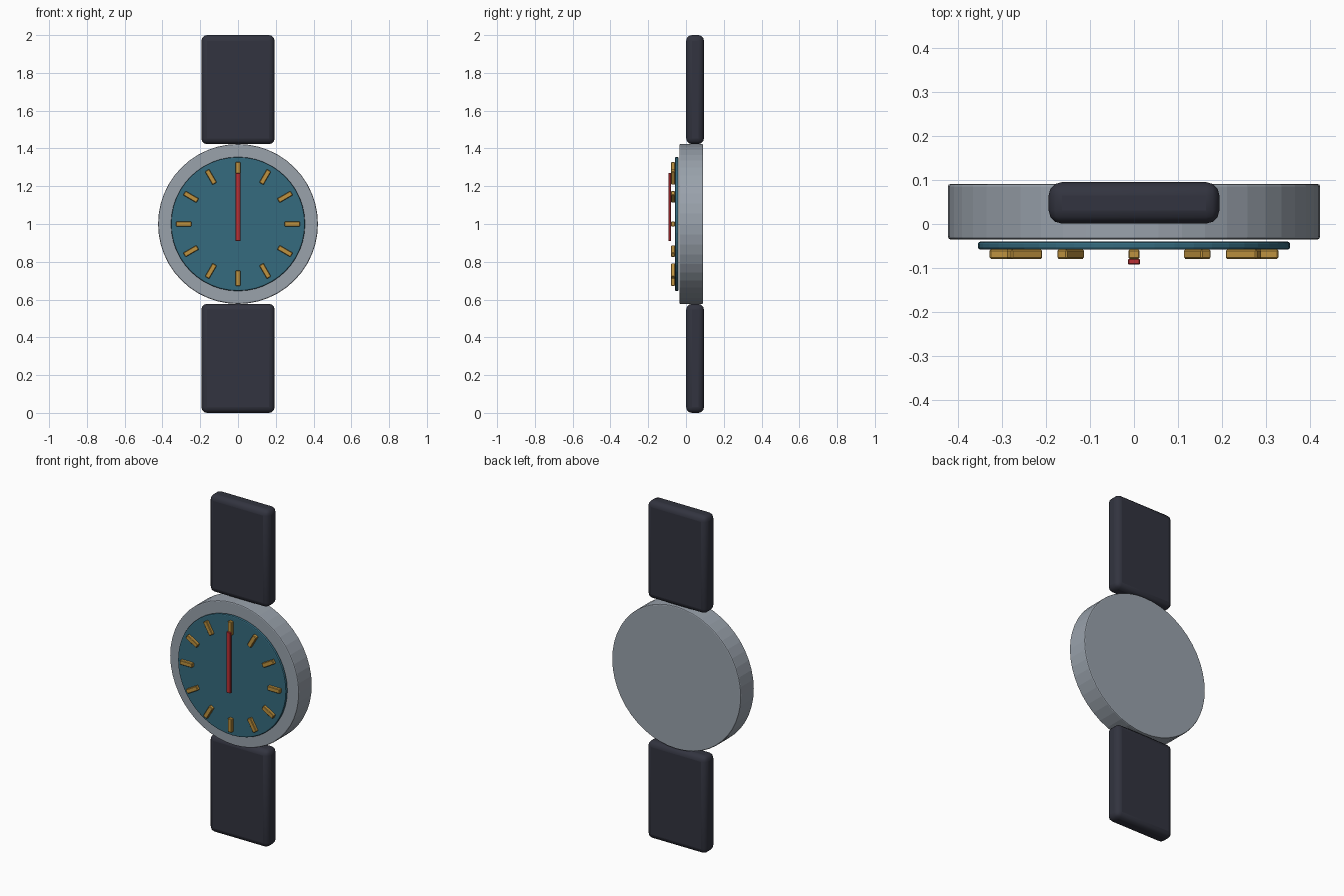
import bpy, math
from mathutils import Matrix, Vector

if "Cube" in bpy.data.objects:
    bpy.data.objects.remove(bpy.data.objects["Cube"])

CZ = 1.0  # height of the dial centre


def material(name, col):
    m = bpy.data.materials.new(name)
    m.diffuse_color = (*col, 1)
    m.use_nodes = True
    m.node_tree.nodes["Principled BSDF"].inputs["Base Color"].default_value = m.diffuse_color
    return m


strap_mat = material("strap_dark", (0.032, 0.034, 0.05))
dial_mat = material("dial_teal", (0.035, 0.145, 0.21))
gold_mat = material("marker_gold", (0.52, 0.29, 0.05))
red_mat = material("hand_red", (0.50, 0.03, 0.035))
steel_mat = material("case_steel", (0.32, 0.36, 0.41))


def finish(name, mat, bevel, segs):
    o = bpy.context.object
    o.name = name
    o.data.materials.append(mat)
    b = o.modifiers.new("bevel", 'BEVEL')
    b.width, b.segments = bevel, segs
    b.limit_method = 'ANGLE'
    b.angle_limit = math.radians(40)
    return o


def box(name, lo, hi, mat, bevel, segs=1, turn=0):
    # box between two corners, turned about the dial axis
    lo, hi = Vector(lo), Vector(hi)
    bpy.ops.mesh.primitive_cube_add(size=1)
    o = finish(name, mat, bevel, segs)
    size = Matrix.Diagonal((*(hi - lo), 1))
    spin = Matrix.Rotation(turn, 4, 'Y')
    o.data.transform(spin @ Matrix.Translation((lo + hi) / 2) @ size)
    o.location = (0, 0, CZ)
    return o


def disc(name, r, y0, y1, mat, bevel, segs=1):
    bpy.ops.mesh.primitive_cylinder_add(vertices=48, radius=r, depth=y1 - y0)
    o = finish(name, mat, bevel, segs)
    o.data.transform(Matrix.Rotation(math.pi / 2, 4, 'X'))
    o.location = (0, (y0 + y1) / 2, CZ)
    return o


# Case and dial
disc("case", 0.423, -0.035, 0.091, steel_mat, 0.006, 2)
disc("dial", 0.355, -0.058, -0.040, dial_mat, 0.006, 2)

# Straps above and below the case
for name, turn in (("upper_strap", 0), ("lower_strap", math.pi)):
    box(name, (-0.194, 0.001, 0.423), (0.194, 0.095, 1.0), strap_mat, 0.03, 3, turn)
    bpy.ops.object.shade_smooth_by_angle(angle=math.radians(35))

# Twelve hour markers
for i in range(12):
    box(f"hour_marker_{i + 1}", (-0.013, -0.079, 0.247), (0.013, -0.058, 0.328),
        gold_mat, 0.003, 1, math.radians(30 * i))

# Hand pointing to twelve
box("hand", (-0.0135, -0.092, -0.09), (0.0135, -0.079, 0.27), red_mat, 0.002)
